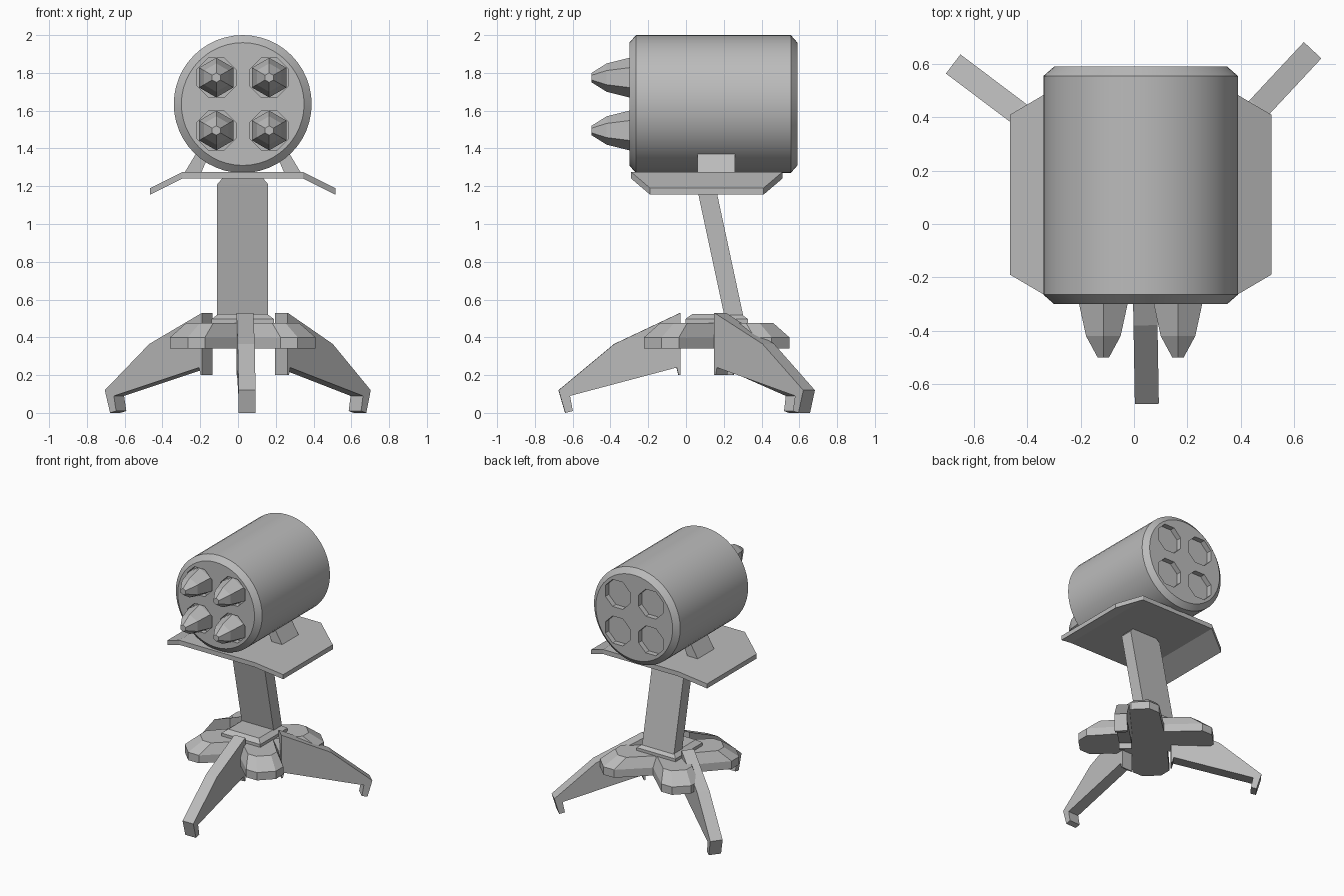
import bpy, bmesh, math
from mathutils import Matrix, Vector

if "Cube" in bpy.data.objects:
    bpy.data.objects.remove(bpy.data.objects["Cube"])

GREY = (0.5, 0.5, 0.5, 1)
mat = bpy.data.materials.new("plain grey")
mat.use_nodes = True
mat.diffuse_color = GREY
mat.node_tree.nodes["Principled BSDF"].inputs["Base Color"].default_value = GREY

CX = 0.025          # shared centre line of turret and base
BARREL_Z = 1.635


def loft(name, rings, matrix=Matrix()):
    """Closed solid through a list of equally sized point rings."""
    bm = bmesh.new()
    rows = [[bm.verts.new(matrix @ Vector(p)) for p in ring] for ring in rings]
    n = len(rows[0])
    for a, b in zip(rows, rows[1:]):
        for i in range(n):
            j = (i + 1) % n
            bm.faces.new((a[i], a[j], b[j], b[i]))
    bm.faces.new(rows[0])
    bm.faces.new(rows[-1])
    bmesh.ops.recalc_face_normals(bm, faces=bm.faces)
    mesh = bpy.data.meshes.new(name)
    bm.to_mesh(mesh)
    bm.free()
    mesh.materials.append(mat)
    ob = bpy.data.objects.new(name, mesh)
    bpy.context.collection.objects.link(ob)
    return ob


def turned(name, profile, sides, x, z, phase=0.0):
    """Solid turned around the y direction; profile is (y, radius) pairs."""
    angles = [math.tau * i / sides + phase for i in range(sides)]
    return loft(name, [[(x + r * math.cos(a), y, z + r * math.sin(a)) for a in angles]
                       for y, r in profile])


def rect(x, y, z, hx, hy):
    return [(x - hx, y - hy, z), (x + hx, y - hy, z), (x + hx, y + hy, z), (x - hx, y + hy, z)]


# Barrel with bevelled rims
barrel = turned("barrel", [(-0.30, 0.325), (-0.265, 0.365), (0.555, 0.365), (0.59, 0.325)],
                48, CX, BARREL_Z)

# Tube mouths cut in both ends, and the missiles
for sx in (-1, 1):
    for sz in (-1, 1):
        x, z = CX + 0.14 * sx, BARREL_Z + 0.14 * sz
        for y in (-0.30, 0.59):
            cutter = turned("tube_cutter", [(y - 0.04, 0.112), (y + 0.04, 0.112)], 8, x, z,
                            math.pi / 8)
            cutter.hide_render = True
            mod = barrel.modifiers.new("tube", "BOOLEAN")
            mod.object, mod.solver = cutter, "EXACT"
            bpy.context.view_layer.objects.active = barrel
            bpy.ops.object.modifier_apply(modifier=mod.name)
            bpy.data.objects.remove(cutter)
        turned("missile", [(-0.25, 0.105), (-0.30, 0.105), (-0.42, 0.075), (-0.50, 0.025)],
               6, x, z, math.pi / 2)

bpy.ops.object.select_all(action="DESELECT")
barrel.select_set(True)
bpy.context.view_layer.objects.active = barrel
bpy.ops.object.shade_smooth_by_angle(angle=math.radians(25))

# Cradle plate with drooping, tapered wings
sections = [(-0.49, 1.155, 0.30), (-0.32, 1.24, 0.40), (0.32, 1.24, 0.40), (0.49, 1.155, 0.30)]
MID = 0.11
loft("cradle_plate", [[(CX + x, MID - h, z), (CX + x, MID + h, z),
                       (CX + x, MID + h, z + 0.035), (CX + x, MID - h, z + 0.035)]
                      for x, z, h in sections])

# Brackets between plate and barrel
for side, name in ((-1, "right_bracket"), (1, "left_bracket")):
    outline = [(0.315, 1.26), (0.24, 1.385), (0.17, 1.385), (0.225, 1.26)]
    loft(name, [[(CX + side * x, y, z) for x, z in outline] for y in (0.06, 0.26)])

# Leaning column
loft("column", [rect(CX, y, z, hx, 0.05) for z, y, hx in
                ((0.50, 0.256, 0.135), (1.21, 0.104, 0.135), (1.245, 0.097, 0.105))])

# Four-lobed hub
HUB_Y = 0.1625
lobe = [(0.20, 0), (0.385, 0.20), (0.385, 0.291), (0.291, 0.385), (0.20, 0.385)]
star = []
for k in range(4):
    turn = Matrix.Rotation(k * math.pi / 2, 3, "Z")
    star += [turn @ Vector((x, y, 0)) for x, y in lobe]
loft("hub", [[(CX + p.x * s, HUB_Y + p.y * s, z) for p in star]
             for z, s in ((0.34, 1), (0.40, 1), (0.475, 0.78))])

# Stepped collar under the column
loft("collar", [rect(CX, HUB_Y, z, h, h) for z, h in
                ((0.47, 0.165), (0.497, 0.165), (0.523, 0.13))])

# Legs, each a flat profile with a hooked foot
leg = [(0, 0.53), (0.35, 0.365), (0.645, 0.12), (0.61, 0), (0.57, 0.01), (0.585, 0.09),
       (0.02, 0.24), (0.01, 0.20), (0, 0.20)]
for name, x, y, angle in (("front_leg", 0.037, -0.03, -89),
                          ("back_left_leg", 0.230, 0.180, 47),
                          ("back_right_leg", -0.163, 0.212, 143)):
    place = Matrix.Translation((x, y, 0)) @ Matrix.Rotation(math.radians(angle), 4, "Z")
    loft(name, [[(d, w, z) for d, z in leg] for w in (-0.045, 0.045)], place)
